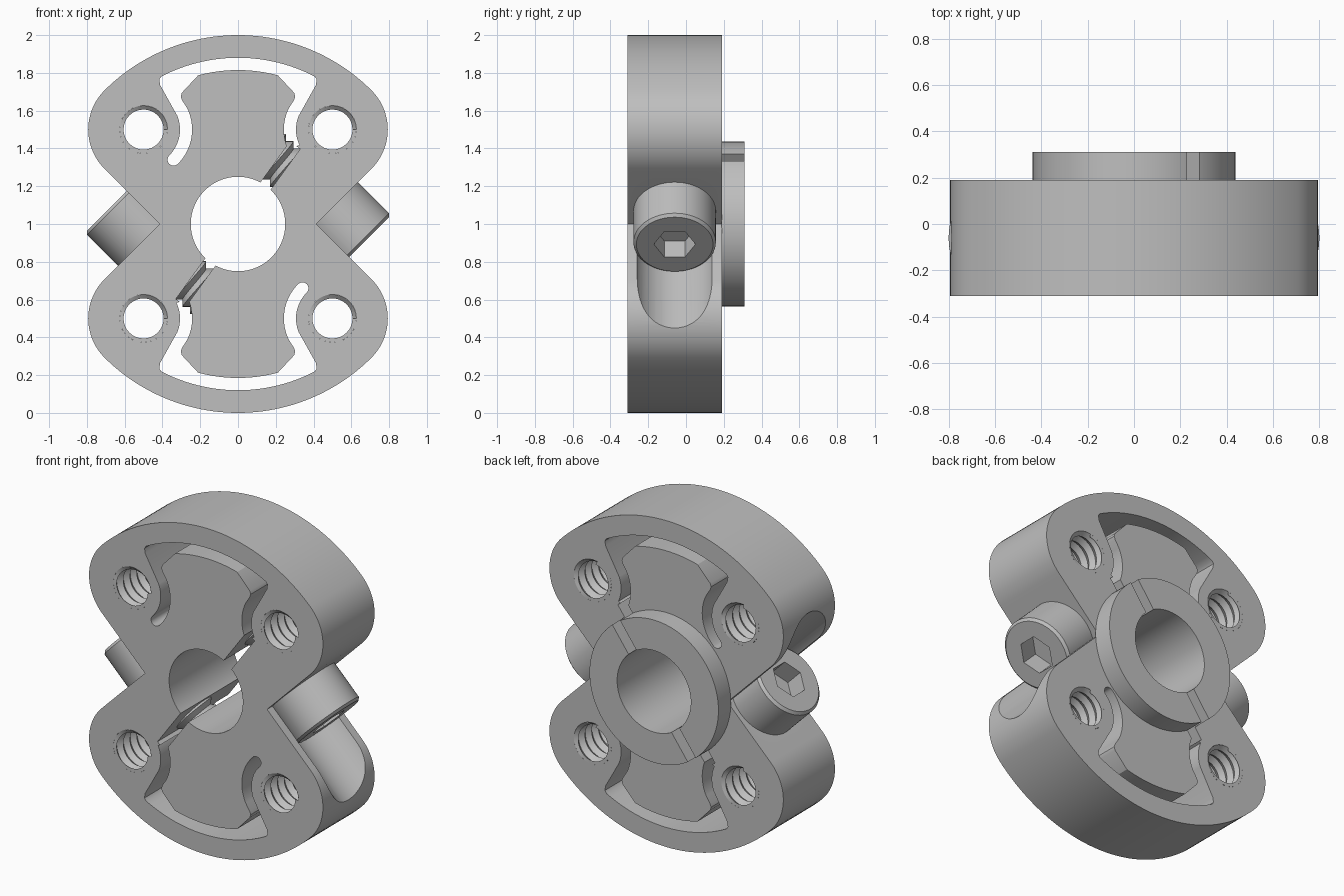
import bpy, bmesh
from math import sin, cos, pi, radians, sqrt
from mathutils import Matrix, Vector

if "Cube" in bpy.data.objects:
    bpy.data.objects.remove(bpy.data.objects["Cube"])

FRONT, BACK, RING_BACK = -0.31, 0.19, 0.31
MID = (FRONT + BACK) / 2
HUB_Z = 1.0
BORE_R, HOLE_R = 0.25, 0.127
LOBE = 0.5
LOBE_R = 1 - sqrt(0.5)

steel = bpy.data.materials.new("grey_steel")
steel.use_nodes = True
grey = (0.52, 0.52, 0.52, 1)
steel.diffuse_color = grey
steel.node_tree.nodes["Principled BSDF"].inputs["Base Color"].default_value = grey


def make(name, bm, matrix=None, fix_normals=True):
    if matrix:
        bm.transform(matrix)
    if fix_normals:
        bmesh.ops.recalc_face_normals(bm, faces=bm.faces[:])
    mesh = bpy.data.meshes.new(name)
    bm.to_mesh(mesh)
    bm.free()
    mesh.materials.append(steel)
    ob = bpy.data.objects.new(name, mesh)
    bpy.context.collection.objects.link(ob)
    return ob


def arc(cx, cz, r, a0, a1, n=16):
    angles = [radians(a0 + (a1 - a0) * i / n) for i in range(n + 1)]
    return [(cx + r * cos(a), cz + r * sin(a)) for a in angles]


def prism(name, points, y0, y1):
    """Extrude an (x, z) outline measured from the hub centre along y."""
    clean = []
    for p in points:
        if not clean or (Vector(p) - Vector(clean[-1])).length > 0.001:
            clean.append(p)
    if (Vector(clean[0]) - Vector(clean[-1])).length < 0.001:
        clean.pop()
    bm = bmesh.new()
    face = bm.faces.new([bm.verts.new((x, y0, z + HUB_Z)) for x, z in clean])
    new = bmesh.ops.extrude_face_region(bm, geom=[face])["geom"]
    verts = [g for g in new if isinstance(g, bmesh.types.BMVert)]
    bmesh.ops.translate(bm, verts=verts, vec=(0, y1 - y0, 0))
    return make(name, bm)


def lathe(name, profile, matrix, n=64):
    """Capped solid of revolution about local z from (radius, height) pairs."""
    bm = bmesh.new()
    rings = [[bm.verts.new((r * cos(pi / 2 + 2 * pi * i / n), r * sin(pi / 2 + 2 * pi * i / n), h))
              for i in range(n)] for r, h in profile]
    for a, b in zip(rings, rings[1:]):
        for i in range(n):
            j = (i + 1) % n
            bm.faces.new((a[i], a[j], b[j], b[i]))
    bm.faces.new(rings[0])
    bm.faces.new(rings[-1])
    return make(name, bm, matrix)


def thread(name, root, crest, h0, h1, pitch, matrix, inward=False, n=32):
    """Helical V thread between two heights, trimmed flat at both ends."""
    bm = bmesh.new()
    steps = int(n * ((h1 - h0) / pitch + 1)) + 1
    rows = []
    for k in range(steps + 1):
        a, h = 2 * pi * k / n, h0 + pitch * (k / n - 1)
        rows.append([bm.verts.new((r * cos(a), r * sin(a), min(max(h + d * pitch, h0), h1)))
                     for r, d in ((root, 0), (crest, 0.5), (root, 1))])
    for a, b in zip(rows, rows[1:]):
        for i in range(2):
            quad = (a[i], b[i], b[i + 1], a[i + 1])
            bm.faces.new(quad[::-1] if inward else quad)
    bmesh.ops.dissolve_degenerate(bm, dist=1e-5, edges=bm.edges[:])
    return make(name, bm, matrix, fix_normals=False)


def cut(target, cutters):
    bpy.context.view_layer.objects.active = target
    for c in cutters:
        c.hide_render = True
        mod = target.modifiers.new("cut", 'BOOLEAN')
        mod.operation, mod.solver, mod.object = 'DIFFERENCE', 'EXACT', c
        bpy.ops.object.modifier_apply(modifier=mod.name)


def along_y(x=0, z=0):
    return Matrix.Translation((x, 0, z + HUB_Z)) @ Matrix.Rotation(-pi / 2, 4, 'X')


def flip(points):
    return [(-x, -z) for x, z in points]


# Clamp body: two wide arcs, four round lobes and a V notch each side
half = (arc(0, 0, 1, 45, 135, 48) + arc(-LOBE, LOBE, LOBE_R, 135, 225, 24)
        + [(LOBE_R - sqrt(0.5), 0)] + arc(-LOBE, -LOBE, LOBE_R, 135, 225, 24))
body = prism("clamp_body", half + flip(half), FRONT, BACK)

# Raised hub ring on the back
ring = lathe("hub_ring", [(0.437, BACK - 0.002), (0.437, RING_BACK)], along_y(), 96)

# Relief slot around the inner block, ending round on one side
inner_r, outer_r, end = 0.193, 0.257, -45
mid_r, tip_r = (inner_r + outer_r) / 2, (outer_r - inner_r) / 2
tip = (-LOBE + mid_r * cos(radians(end)), LOBE + mid_r * sin(radians(end)))
slot = (arc(0, 0, 0.88, 62.5, 117.5, 24) + [(-0.417, 0.765), (-0.412, 0.735)]
        + arc(-LOBE, LOBE, inner_r, 22, end)
        + arc(*tip, tip_r, end + 180, end + 360, 10)
        + arc(-LOBE, LOBE, outer_r, end, 26)
        + [(-0.296, 0.655), (-0.303, 0.675), (-0.297, 0.695)]
        + arc(0, 0, 0.815, 105, 75)
        + [(0.297, 0.695), (0.303, 0.675), (0.296, 0.655)]
        + arc(LOBE, LOBE, outer_r, 154, 205)
        + arc(LOBE, LOBE, inner_r, 205, 158)
        + [(0.412, 0.735), (0.417, 0.765)])

# Narrow split from the bore to the slot
d = Vector((cos(radians(54)), sin(radians(54))))
side = Vector((d.y, -d.x)) * 0.033
split = [tuple(d * r + side * s) for r, s in ((0.15, -1), (0.15, 1), (0.515, 1), (0.515, -1))]

# Screw frames: local x is away from the hub, local z is along the screw
AXIS_U, SEAT, HEAD_R, HEAD_TOP = 0.388, LOBE_R, 0.218, 0.54
s = sqrt(0.5)
frame = Matrix(((s, 0, s, 0), (0, -1, 0, MID), (s, 0, -s, HUB_Z), (0, 0, 0, 1)))
frame = frame @ Matrix.Translation((AXIS_U, 0, 0))
turn = (Matrix.Translation((0, 0, HUB_Z)) @ Matrix.Rotation(pi, 4, 'Y')
        @ Matrix.Translation((0, 0, -HUB_Z)))
screws = {"left": frame, "right": turn @ frame}

# Cutters
holes = [(sx * LOBE, sz * LOBE) for sx in (-1, 1) for sz in (-1, 1)]
bore = lathe("bore_cutter", [(BORE_R, -0.5), (BORE_R, 0.5)], along_y(), 96)
splits = [prism("split_cutter", p, -0.5, 0.5) for p in (split, flip(split))]
slots = [prism("slot_cutter", p, -0.5, 0.5) for p in (slot, flip(slot))]
drills = [lathe("hole_cutter", [(HOLE_R, -0.5), (HOLE_R, 0.5)], along_y(*h), 48) for h in holes]
grooves = [lathe("groove_cutter", [(HEAD_R + 0.002, SEAT), (HEAD_R + 0.002, 1.3)], m)
           for m in screws.values()]
cut(body, [bore] + slots + splits + drills + grooves)
cut(ring, [bore] + splits)
parts = [body, ring]
cutters = [bore] + splits + slots + drills + grooves

# Threads inside the four mounting holes
for i, h in enumerate(holes):
    parts.append(thread(f"hole_thread_{i + 1}", HOLE_R, 0.106, FRONT, BACK, 0.065,
                        along_y(*h), inward=True))

# Socket-head clamp screws
for name, m in screws.items():
    head = lathe(f"{name}_screw_head", [(HEAD_R, SEAT), (HEAD_R, HEAD_TOP - 0.015),
                                        (HEAD_R - 0.015, HEAD_TOP)], m)
    socket = lathe("socket_cutter", [(0.11, HEAD_TOP - 0.12), (0.11, HEAD_TOP + 0.1)], m, 6)
    cut(head, [socket])
    cutters.append(socket)
    parts += [head, thread(f"{name}_screw_shank", 0.102, 0.13, -0.35, SEAT + 0.01, 0.055, m)]

for c in cutters:
    bpy.data.objects.remove(c)

# Smooth the round walls, keep the edges sharp
bpy.ops.object.select_all(action='DESELECT')
for p in parts:
    p.select_set(True)
    bpy.context.view_layer.objects.active = p
bpy.ops.object.shade_smooth_by_angle(angle=radians(30))
